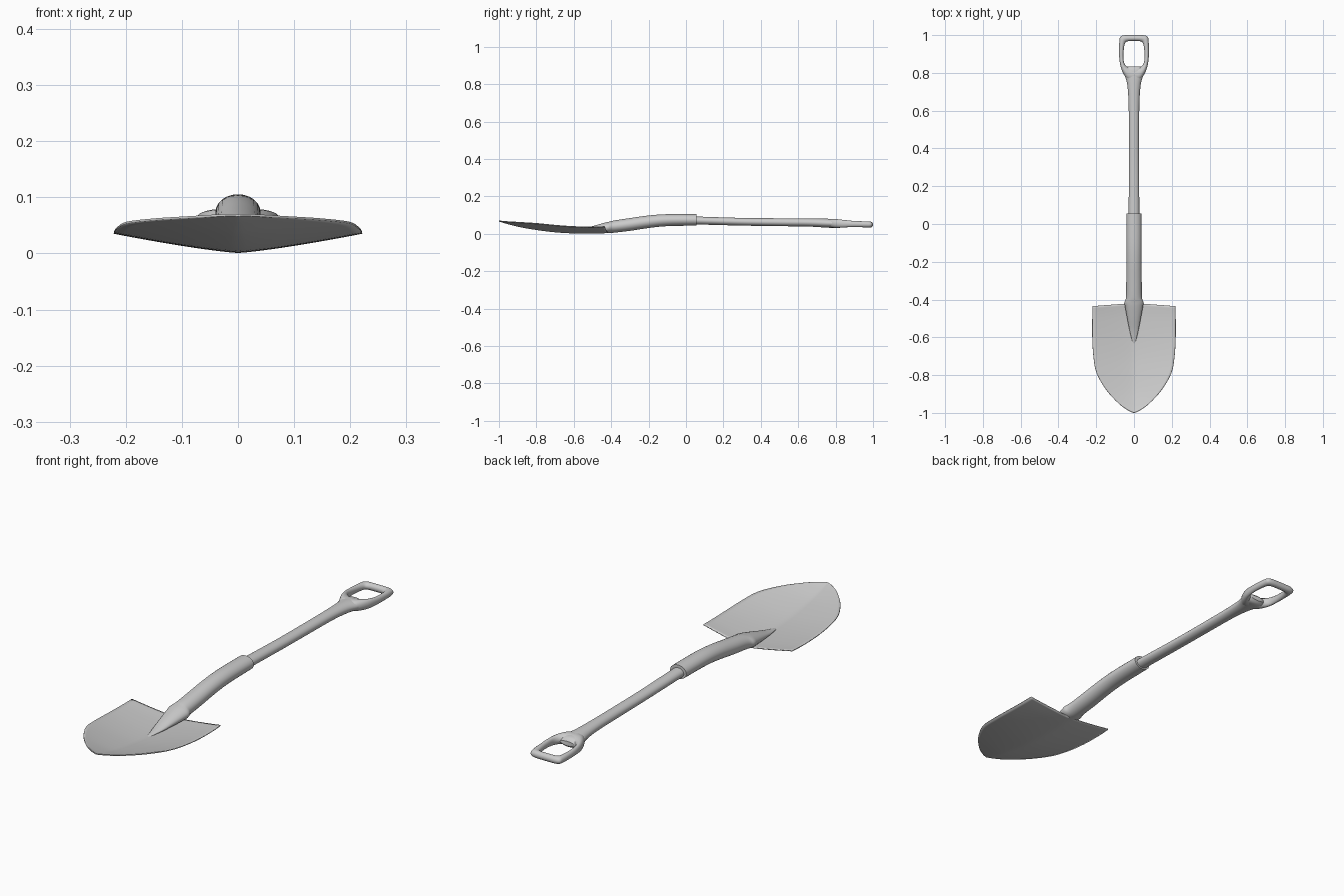
import bpy, bmesh, math

if "Cube" in bpy.data.objects:
    bpy.data.objects.remove(bpy.data.objects["Cube"])


def catmull(rows, steps, closed=False):
    """Smoothly resample a list of equal-length tuples."""
    n = len(rows)
    get = (lambda i: rows[i % n]) if closed else (lambda i: rows[max(0, min(n - 1, i))])
    out = []
    for i in range(n if closed else n - 1):
        for s in range(steps):
            t = s / steps
            out.append(tuple(
                0.5 * (2 * b + (c - a) * t + (2 * a - 5 * b + 4 * c - d) * t * t
                       + (3 * b - a - 3 * c + d) * t ** 3)
                for a, b, c, d in zip(get(i - 1), get(i), get(i + 1), get(i + 2))))
    return out if closed else out + [tuple(rows[-1])]


def skin(name, rings, wrap=True, closed=False, caps=False, angle=40):
    """Bridge rows of points into one smooth mesh."""
    bm = bmesh.new()
    vs = [[bm.verts.new(p) for p in ring] for ring in rings]
    m = len(vs[0])
    for i in range(len(vs) if closed else len(vs) - 1):
        a, b = vs[i], vs[(i + 1) % len(vs)]
        for j in range(m if wrap else m - 1):
            k = (j + 1) % m
            bm.faces.new((a[j], a[k], b[k], b[j]))
    if caps:
        bm.faces.new(vs[0])
        bm.faces.new(vs[-1])
    bmesh.ops.remove_doubles(bm, verts=bm.verts, dist=1e-5)
    bmesh.ops.recalc_face_normals(bm, faces=bm.faces)
    me = bpy.data.meshes.new(name)
    bm.to_mesh(me)
    bm.free()
    ob = bpy.data.objects.new(name, me)
    bpy.context.collection.objects.link(ob)
    bpy.ops.object.select_all(action='DESELECT')
    ob.select_set(True)
    bpy.context.view_layer.objects.active = ob
    bpy.ops.object.shade_smooth_by_angle(angle=math.radians(angle))
    return ob


def tube(name, sections, sides=24, steps=5):
    """Elliptical loft along y; sections are (y, bottom z, top z, half width)."""
    rings = []
    for y, lo, hi, rx in catmull(sections, steps):
        rings.append([(rx * math.cos(2 * math.pi * k / sides), y,
                       (lo + hi) / 2 + (hi - lo) / 2 * math.sin(2 * math.pi * k / sides))
                      for k in range(sides)])
    return skin(name, rings, caps=True)


# Blade: shallow dished plate, rows are (y, half width, centre z, edge z)
rows = catmull([
    (-1.0, 0.004, 0.066, 0.067), (-0.985, 0.035, 0.061, 0.066),
    (-0.95, 0.082, 0.051, 0.063), (-0.88, 0.146, 0.034, 0.059),
    (-0.79, 0.198, 0.019, 0.053), (-0.70, 0.215, 0.008, 0.044),
    (-0.60, 0.221, 0.002, 0.037), (-0.50, 0.221, 0.001, 0.035),
    (-0.435, 0.219, 0.004, 0.037)], 4)
y_back = rows[-1][0]
grid = []
for y, w, zc, ze in rows:
    blend = max(0, (y + 0.6) / (y_back + 0.6))
    row = []
    for k in range(-14, 15):
        u = k / 14
        # the rear edge rises slightly toward the neck
        row.append((u * w, y + 0.017 * blend * (1 - abs(u)),
                    zc + (ze - zc) * abs(u) ** 1.25))
    grid.append(row)
blade = skin("blade", grid, wrap=False)
if sum(p.normal.z for p in blade.data.polygons) < 0:
    blade.data.flip_normals()
sol = blade.modifiers.new("thickness", 'SOLIDIFY')
sol.thickness = 0.004
sol.offset = 1

# Socket: bent tube that melts into the blade at its front end
tube("socket", [
    (-0.64, 0.004, 0.006, 0.004), (-0.57, 0.003, 0.020, 0.022),
    (-0.50, 0.002, 0.041, 0.036), (-0.44, 0.003, 0.058, 0.047),
    (-0.415, 0.004, 0.064, 0.050), (-0.385, 0.006, 0.071, 0.042),
    (-0.30, 0.016, 0.084, 0.041), (-0.20, 0.031, 0.098, 0.040),
    (-0.10, 0.041, 0.105, 0.040), (0.055, 0.044, 0.105, 0.040)])

# Shaft: slimmer rod flaring into the grip
tube("shaft", [
    (0.0, 0.051, 0.094, 0.028), (0.10, 0.049, 0.091, 0.028),
    (0.30, 0.044, 0.085, 0.027), (0.50, 0.041, 0.083, 0.027),
    (0.65, 0.039, 0.082, 0.029), (0.74, 0.034, 0.081, 0.036),
    (0.79, 0.031, 0.079, 0.050), (0.82, 0.031, 0.074, 0.052),
    (0.835, 0.042, 0.062, 0.035)])

# D grip: half loop of (outer x, outer y, inner x, inner y, half height), mirrored
half = [
    (0.022, 0.755, 0.020, 0.828, 0.024), (0.050, 0.785, 0.040, 0.836, 0.023),
    (0.070, 0.830, 0.053, 0.856, 0.020), (0.078, 0.880, 0.056, 0.890, 0.017),
    (0.079, 0.930, 0.054, 0.925, 0.016), (0.077, 0.972, 0.049, 0.953, 0.016),
    (0.072, 0.992, 0.042, 0.964, 0.016), (0.052, 0.999, 0.030, 0.968, 0.016),
    (0.020, 1.0, 0.012, 0.969, 0.016)]
loop = half + [(-a, b, -c, d, h) for a, b, c, d, h in reversed(half)]
rings = []
for ox, oy, ix, iy, h in catmull(loop, 4, closed=True):
    ring = []
    for k in range(16):
        t = 2 * math.pi * k / 16
        f = (1 + math.cos(t)) / 2
        y = iy + (oy - iy) * f
        # the grip dips gently toward its far end
        zc = 0.056 - 0.03 * (y - 0.78)
        ring.append((ix + (ox - ix) * f, y, zc + h * math.sin(t)))
    rings.append(ring)
skin("grip", rings, closed=True)
